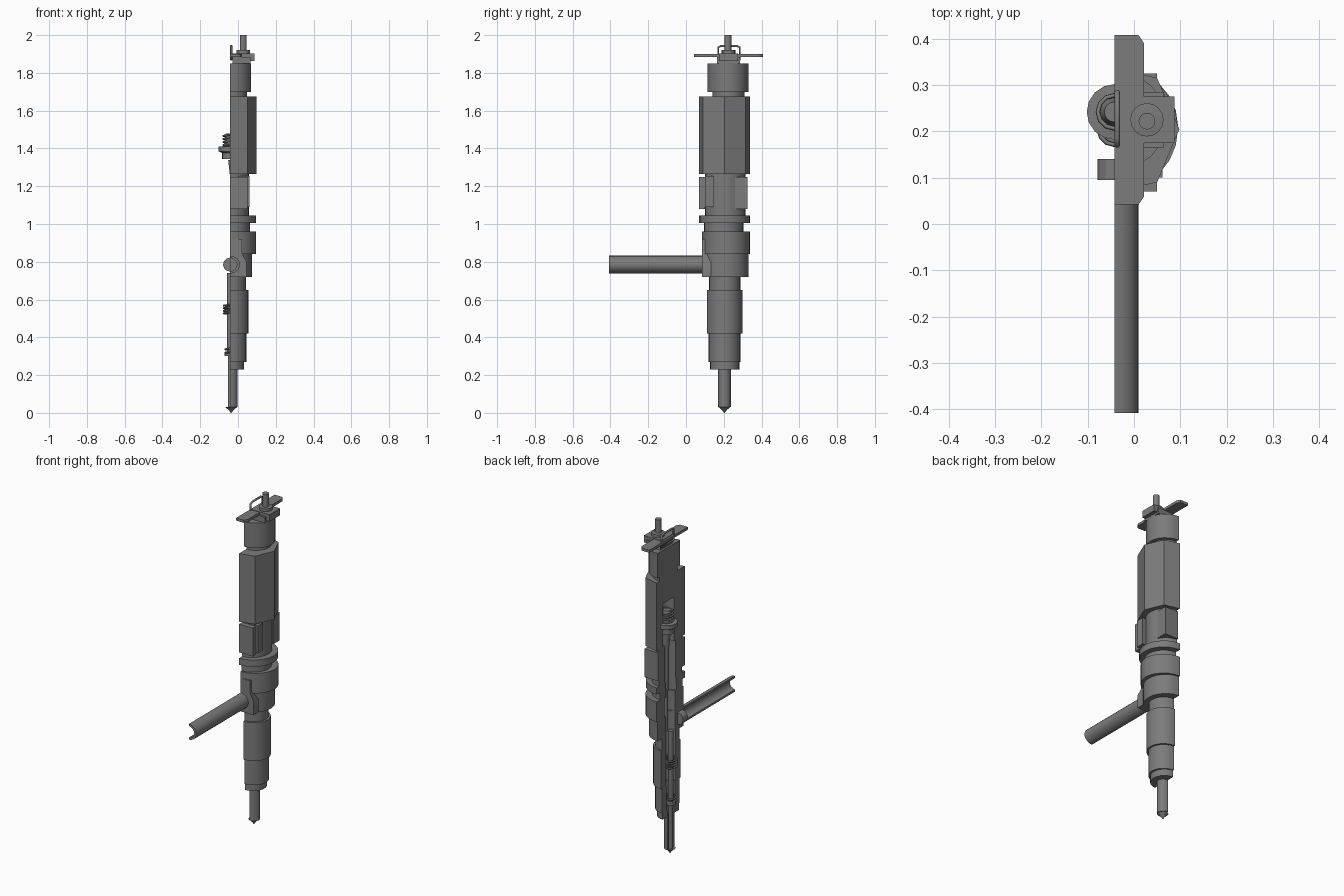
import bpy, bmesh, math
from mathutils import Vector

cube = bpy.data.objects.get("Cube")
if cube:
    bpy.data.objects.remove(cube, do_unlink=True)

steel = bpy.data.materials.new("steel grey")
steel.use_nodes = True
GREY = (0.2, 0.2, 0.2, 1)
steel.diffuse_color = GREY
steel.node_tree.nodes["Principled BSDF"].inputs["Base Color"].default_value = GREY

CUT = -0.042   # plane of the lengthwise section
AX = 0.205     # y of the main axis


def finish(name, bm):
    bmesh.ops.recalc_face_normals(bm, faces=bm.faces)
    mesh = bpy.data.meshes.new(name)
    bm.to_mesh(mesh)
    bm.free()
    obj = bpy.data.objects.new(name, mesh)
    bpy.context.collection.objects.link(obj)
    mesh.materials.append(steel)
    bpy.ops.object.select_all(action='DESELECT')
    bpy.context.view_layer.objects.active = obj
    obj.select_set(True)
    bpy.ops.object.shade_smooth_by_angle(angle=math.radians(28))
    return obj


def prism(name, outline, z0, z1, along_y=False):
    """Extrude an outline upwards, or an x-z outline along y."""
    bm = bmesh.new()
    place = (lambda a, b, h: (a, h, b)) if along_y else (lambda a, b, h: (a, b, h))
    low = [bm.verts.new(place(a, b, z0)) for a, b in outline]
    top = [bm.verts.new(place(a, b, z1)) for a, b in outline]
    bm.faces.new(low[::-1])
    bm.faces.new(top)
    for i in range(len(low)):
        j = (i + 1) % len(low)
        bm.faces.new((low[i], low[j], top[j], top[i]))
    return finish(name, bm)


def arc(depth, width, cy, steps=12):
    """Half ellipse bulging to +x from the section plane."""
    angles = [math.pi * (i / steps - 0.5) for i in range(steps + 1)]
    return [(CUT + depth * math.cos(t), cy + width * math.sin(t)) for t in angles]


def grooved(outline, groove, cy):
    return outline + arc(groove, groove, cy, 8)[::-1] if groove else outline


def lathe(name, profile, x, y, sides=16):
    """Round part from (radius, z) pairs."""
    bm = bmesh.new()
    rings = []
    for r, z in profile:
        rings.append([bm.verts.new((x + r * math.cos(2 * math.pi * i / sides),
                                    y + r * math.sin(2 * math.pi * i / sides), z))
                      for i in range(sides)])
    for a, b in zip(rings, rings[1:]):
        for i in range(sides):
            j = (i + 1) % sides
            bm.faces.new((a[i], a[j], b[j], b[i]))
    bm.faces.new(rings[0])
    bm.faces.new(rings[-1])
    return finish(name, bm)


def wire(name, points, radius, cyclic=False):
    curve = bpy.data.curves.new(name, 'CURVE')
    curve.dimensions = '3D'
    curve.bevel_depth = radius
    curve.bevel_resolution = 1
    curve.use_fill_caps = True
    spline = curve.splines.new('POLY')
    spline.points.add(len(points) - 1)
    for p, co in zip(spline.points, points):
        p.co = (*co, 1)
    spline.use_cyclic_u = cyclic
    curve.materials.append(steel)
    obj = bpy.data.objects.new(name, curve)
    bpy.context.collection.objects.link(obj)


def spring(name, y, radius, z0, z1, turns):
    n = turns * 12
    wire(name, [(CUT + radius * math.cos(i * math.pi / 6), y + radius * math.sin(i * math.pi / 6),
                 z0 + (z1 - z0) * i / n) for i in range(n + 1)], 0.005)


def box(name, x0, x1, y0, y1, z0, z1):
    return prism(name, [(x0, y0), (x1, y0), (x1, y1), (x0, y1)], z0, z1)


# Sectioned housing: name, bottom, top, depth, y from, y to, groove radius
for name, z0, z1, depth, y0, y1, groove in (
        ("top_cap", 1.70, 1.85, 0.112, 0.115, 0.33, 0),
        ("top_neck", 1.67, 1.70, 0.09, 0.14, 0.31, 0),
        ("middle_core", 1.04, 1.265, 0.10, 0.10, 0.315, 0.05),
        ("lock_ring", 1.005, 1.045, 0.137, 0.07, 0.34, 0.05),
        ("ring_neck", 0.955, 1.01, 0.105, 0.095, 0.305, 0.05),
        ("collar", 0.84, 0.96, 0.137, 0.085, 0.34, 0.05),
        ("collar_base", 0.72, 0.84, 0.115, 0.088, 0.33, 0.045),
        ("lower_neck", 0.65, 0.72, 0.085, 0.122, 0.288, 0.045),
        ("nozzle_nut", 0.42, 0.65, 0.098, 0.11, 0.298, 0.045),
        ("nut_skirt", 0.27, 0.42, 0.087, 0.12, 0.288, 0.04),
        ("nut_end", 0.23, 0.27, 0.075, 0.128, 0.282, 0.03),
        ("nozzle", 0.03, 0.23, 0.04, 0.17, 0.238, 0.02)):
    cy = (y0 + y1) / 2
    prism(name, grooved(arc(depth, (y1 - y0) / 2, cy), groove, cy), z0, z1)

# Faceted upper body, solid at the top and grooved below
facets = [(CUT, 0.07), (0.05, 0.09), (0.098, 0.205), (0.05, 0.315), (CUT, 0.34)]
prism("upper_body_top", facets, 1.53, 1.675)
prism("upper_body", grooved(facets, 0.052, 0.225), 1.265, 1.53)

# Lugs around the middle and the inlet boss
box("front_lug", CUT, 0.05, 0.07, 0.10, 1.08, 1.25)
box("front_inner_lug", 0.0, 0.062, 0.10, 0.148, 1.09, 1.255)
box("back_lug", CUT, 0.05, 0.26, 0.325, 1.08, 1.25)
prism("inlet_boss", [(CUT, 0.72), (0.045, 0.72), (0.045, 0.80), (0.02, 0.85),
                     (0.02, 0.92), (CUT, 0.92)], 0.085, 0.14, True)

# Inlet pipe, a half shell open on the section side
shell = arc(0.052, 0.047, 0.785) + arc(0.036, 0.035, 0.785)[::-1]
prism("inlet_pipe", shell, -0.408, 0.10, True)
ring = [(CUT + 0.037 * math.cos(i * math.pi / 6), 0.785 + 0.037 * math.sin(i * math.pi / 6))
        for i in range(12)]
prism("inlet_filter", ring, 0.095, 0.14, True)

# Nozzle tip
lathe("nozzle_tip", [(0.03, 0.03), (0.012, 0.014), (0.002, 0.0)], -0.036, 0.203)

# Moving parts inside the groove
lathe("needle", [(0.012, 0.02), (0.012, 0.30), (0.016, 0.32), (0.016, 0.74)], CUT, AX)
lathe("needle_seat", [(0.03, 0.30), (0.03, 0.315)], CUT, AX)
lathe("plunger", [(0.012, 0.74), (0.012, 0.95), (0.02, 1.05), (0.02, 1.25), (0.03, 1.34)],
      -0.022, 0.225)
lathe("armature", [(0.042, 1.345), (0.042, 1.375), (0.06, 1.385), (0.06, 1.41), (0.035, 1.412),
                   (0.022, 1.48)], CUT, 0.242)
spring("armature_spring", 0.242, 0.036, 1.41, 1.475, 4)
spring("needle_spring", AX, 0.034, 0.52, 0.575, 4)
spring("seat_spring", AX, 0.026, 0.31, 0.345, 2)

# Electrical terminal with cross bar, pin and wire clip
box("terminal_base", -0.03, 0.065, 0.165, 0.285, 1.85, 1.885)
bar = [(CUT, 0.042), (0.01, 0.042), (0.022, 0.06), (0.022, 0.39), (0.01, 0.408), (CUT, 0.408)]
prism("cross_bar", bar, 1.884, 1.90)
box("terminal_plate", -0.03, 0.088, 0.175, 0.275, 1.862, 1.903)
lathe("terminal_collar", [(0.036, 1.90), (0.036, 1.92), (0.02, 1.922)], 0.028, 0.225)
lathe("terminal_pin", [(0.018, 1.90), (0.018, 2.0)], 0.028, 0.222)
wire("terminal_clip", [(-0.036, 0.17, 1.87), (-0.036, 0.17, 1.935), (-0.036, 0.185, 1.943),
                       (-0.036, 0.27, 1.943), (-0.036, 0.285, 1.935), (-0.036, 0.285, 1.87)],
     0.006, True)
